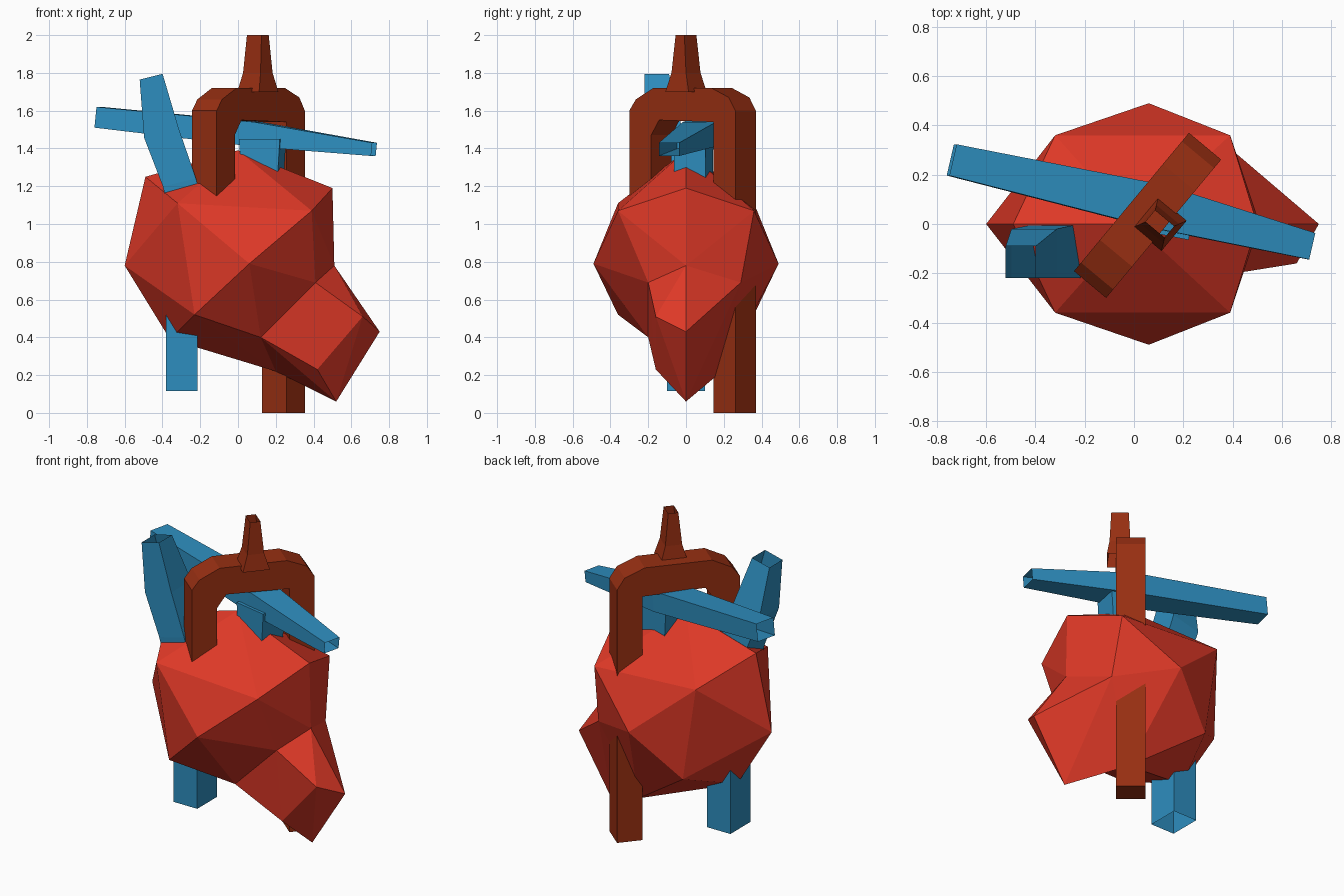
import bpy, bmesh
from mathutils import Vector

old = bpy.data.objects.get("Cube")
if old:
    bpy.data.objects.remove(old, do_unlink=True)


def material(name, rgb):
    m = bpy.data.materials.new(name)
    m.use_nodes = True
    m.diffuse_color = (*rgb, 1)
    m.node_tree.nodes["Principled BSDF"].inputs["Base Color"].default_value = (*rgb, 1)
    return m


RED = material("muscle red", (0.73, 0.04, 0.02))
BROWN = material("artery rust", (0.31, 0.028, 0.006))
BLUE = material("vein blue", (0.027, 0.27, 0.52))


def finish(bm, name, mat):
    bmesh.ops.recalc_face_normals(bm, faces=bm.faces)
    mesh = bpy.data.meshes.new(name)
    bm.to_mesh(mesh)
    bm.free()
    mesh.materials.append(mat)
    ob = bpy.data.objects.new(name, mesh)
    bpy.context.collection.objects.link(ob)
    return ob


def hull(name, points, mat):
    bm = bmesh.new()
    for p in points:
        bm.verts.new(p)
    out = bmesh.ops.convex_hull(bm, input=bm.verts)
    unused = [g for g in out["geom_interior"] if isinstance(g, bmesh.types.BMVert)]
    if unused:
        bmesh.ops.delete(bm, geom=unused, context='VERTS')
    return finish(bm, name, mat)


def tube(name, rings, side, up, mat, capped=()):
    """Four-sided tube; each ring is (centre, width along side, width along up)."""
    bm = bmesh.new()
    side, up = Vector(side).normalized(), Vector(up).normalized()
    loops = []
    for centre, a, b in rings:
        corners = ((-a, -b), (a, -b), (a, b), (-a, b))
        loops.append([bm.verts.new(Vector(centre) + side * i / 2 + up * j / 2)
                      for i, j in corners])
    for lo, hi in zip(loops, loops[1:]):
        for i in range(4):
            k = (i + 1) % 4
            bm.faces.new((lo[i], lo[k], hi[k], hi[i]))
    for i in capped:
        bm.faces.new(loops[i])
    return finish(bm, name, mat)


def pair(x, y, z):
    return [(x, y, z), (x, -y, z)]


# Heart body: faceted chamber and the slanted lower tip
notch = (0.51, 0, 0.78)
shoulder = [(0.41, -0.2, 0.69), (0.41, 0.29, 0.69)]
underside = [(0.12, -0.2, 0.4), (0.2, 0.19, 0.22)]
hull("heart_body",
     [(-0.6, 0, 0.78), (-0.49, 0, 1.25), (0, 0, 1.39), (0.5, 0, 1.19), notch, (-0.36, 0, 0.39)]
     + pair(-0.32, 0.36, 1.11) + pair(0.39, 0.36, 1.07)
     + pair(0.06, 0.49, 0.79) + pair(-0.23, 0.36, 0.52)
     + shoulder + underside, RED)
hull("heart_tip",
     [notch, (0.75, 0, 0.43), (0.52, 0, 0.06), (0.66, -0.16, 0.51), (0.42, -0.16, 0.23)]
     + shoulder + underside, RED)

# Main artery: arch profile extruded across its diagonal direction
along = Vector((0.64, 0.77, 0)).normalized()
across = Vector((along.y, -along.x, 0))
centre = Vector((0.055, 0.035, 0))
profile = [(-0.365, 1.14), (-0.365, 1.6), (-0.32, 1.66), (-0.2, 1.72),
           (0.2, 1.72), (0.32, 1.67), (0.365, 1.6), (0.365, 0),
           (0.215, 0), (0.215, 1.54), (-0.16, 1.55), (-0.215, 1.47), (-0.215, 1.14)]
bm = bmesh.new()
face = bm.faces.new([bm.verts.new(centre + along * s + Vector((0, 0, z)) - across * 0.085)
                     for s, z in profile])
grown = bmesh.ops.extrude_face_region(bm, geom=[face])["geom"]
bmesh.ops.translate(bm, vec=across * 0.17,
                    verts=[g for g in grown if isinstance(g, bmesh.types.BMVert)])
finish(bm, "artery_arch", BROWN)

# Upright branch on the arch
tube("artery_branch",
     [((0.105, 0, 1.7), 0.16, 0.15), ((0.105, 0, 1.8), 0.1, 0.12), ((0.105, 0, 2), 0.06, 0.1)],
     along, across, BROWN)

# Long crossing vessel and its trunk
tube("crossing_vessel",
     [((-0.74, 0.26, 1.565), 0.13, 0.11), ((0.1, 0.07, 1.475), 0.18, 0.13),
      ((0.72, -0.09, 1.395), 0.11, 0.07)],
     (0.23, 1, 0), (0.1, 0, 1), BLUE)
tube("vessel_trunk",
     [((0.13, 0.04, 1.2), 0.19, 0.17), ((0.13, 0.04, 1.45), 0.22, 0.17)],
     (1, -0.2, 0), (0.2, 1, 0), BLUE, capped=(0, 1))

# Upper vein, bent and tapering upward
tube("upper_vein",
     [((-0.27, -0.11, 1.05), 0.18, 0.2), ((-0.31, -0.11, 1.22), 0.18, 0.22),
      ((-0.405, -0.12, 1.48), 0.19, 0.2), ((-0.46, -0.155, 1.78), 0.125, 0.13)],
     (1, 0, 0.25), (0, 1, 0), BLUE)

# Lower vein
tube("lower_vein",
     [((-0.298, 0, 0.115), 0.165, 0.2), ((-0.298, 0, 0.52), 0.165, 0.2)],
     (1, 0, 0), (0, 1, 0), BLUE)
